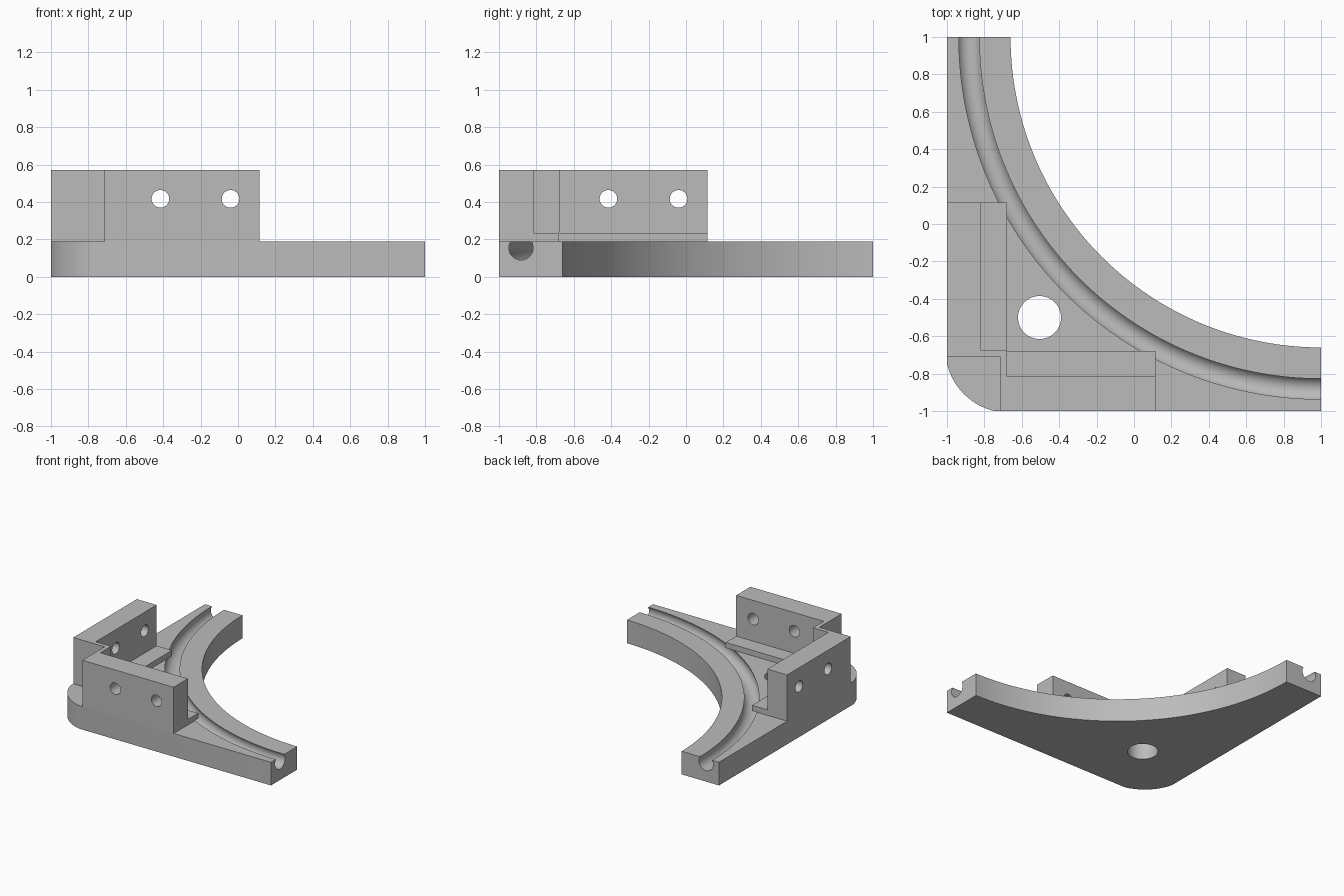
import bpy, bmesh, math
from mathutils import Matrix, Vector

if "Cube" in bpy.data.objects:
    bpy.data.objects.remove(bpy.data.objects["Cube"])

grey = bpy.data.materials.new("plain grey")
grey.diffuse_color = (0.5, 0.5, 0.5, 1)
grey.use_nodes = True
grey.node_tree.nodes["Principled BSDF"].inputs["Base Color"].default_value = grey.diffuse_color


def finish(name, bm):
    bmesh.ops.recalc_face_normals(bm, faces=bm.faces[:])
    mesh = bpy.data.meshes.new(name)
    bm.to_mesh(mesh)
    bm.free()
    mesh.materials.append(grey)
    ob = bpy.data.objects.new(name, mesh)
    bpy.context.collection.objects.link(ob)
    return ob


def prism(name, outline, z0, z1):
    bm = bmesh.new()
    face = bm.faces.new([bm.verts.new((x, y, z0)) for x, y in outline])
    ext = bmesh.ops.extrude_face_region(bm, geom=[face])["geom"]
    top = [v for v in ext if isinstance(v, bmesh.types.BMVert)]
    bmesh.ops.translate(bm, verts=top, vec=(0, 0, z1 - z0))
    return finish(name, bm)


def rod(name, centre, axis, radius, length):
    bm = bmesh.new()
    turn = Vector((0, 0, 1)).rotation_difference(Vector(axis)).to_matrix().to_4x4()
    bmesh.ops.create_cone(bm, cap_ends=True, segments=48, radius1=radius, radius2=radius,
                          depth=length, matrix=Matrix.Translation(centre) @ turn)
    return finish(name, bm)


def cut(target, cutter):
    mod = target.modifiers.new("cut", 'BOOLEAN')
    mod.operation = 'DIFFERENCE'
    mod.solver = 'EXACT'
    mod.object = cutter
    cutter.hide_render = True
    cutter.hide_set(True)


def arc(cx, cy, r, a0, a1, n):
    return [(cx + r * math.cos(a0 + (a1 - a0) * i / n),
             cy + r * math.sin(a0 + (a1 - a0) * i / n)) for i in range(n + 1)]


# Base plate: square with a concave quarter circle and a rounded outer corner
inner = arc(1, 1, 1.66, math.pi, 1.5 * math.pi, 96)
start, radius = -0.745, 0.34
half = (1 + start) / math.sqrt(2)
mid = (start - 1) / 2
c = mid + math.sqrt(radius ** 2 - half ** 2) / math.sqrt(2)
swing = math.asin(half / radius)
corner = arc(c, c, radius, 1.25 * math.pi + swing, 1.25 * math.pi - swing, 24)
base = prism("base_plate", inner + [(1, -1)] + corner + [(-1, 1)], 0, 0.19)
cut(base, rod("mounting_hole_cutter", (-0.505, -0.5, 0.1), (0, 0, 1), 0.115, 1))

# Curved groove: round tube swept a little past both ends
bm = bmesh.new()
rings = []
for i in range(105):
    a = math.pi + (i - 4) / 96 * math.pi / 2
    ring = []
    for j in range(32):
        t = 2 * math.pi * j / 32
        r = 1.882 + 0.065 * math.cos(t)
        ring.append(bm.verts.new((1 + r * math.cos(a), 1 + r * math.sin(a),
                                  0.155 + 0.065 * math.sin(t))))
    rings.append(ring)
for p, q in zip(rings, rings[1:]):
    for j in range(32):
        k = (j + 1) % 32
        bm.faces.new((p[j], p[k], q[k], q[j]))
bm.faces.new(rings[0])
bm.faces.new(rings[-1])
cut(base, finish("groove_cutter", bm))

# Corner bracket: two walls joined by a stepped corner
walls = prism("bracket_walls", [
    (-1, -0.71), (-0.715, -0.71), (-0.715, -1), (0.115, -1), (0.115, -0.815),
    (-0.68, -0.815), (-0.68, -0.675), (-0.82, -0.675), (-0.82, 0.115), (-1, 0.115)],
    0.19, 0.57)
for i, s in enumerate((-0.415, -0.04)):
    cut(walls, rod(f"front_bolt_hole_cutter_{i}", (s, -0.9, 0.417), (0, 1, 0), 0.047, 0.4))
    cut(walls, rod(f"side_bolt_hole_cutter_{i}", (-0.9, s, 0.417), (1, 0, 0), 0.047, 0.4))

# Low ledges along the inside of each wall
prism("side_ledge", [(-0.82, -0.675), (-0.68, -0.675), (-0.68, 0.115), (-0.82, 0.115)], 0.19, 0.235)
prism("front_ledge", [(-0.68, -0.815), (0.115, -0.815), (0.115, -0.68), (-0.68, -0.68)], 0.19, 0.235)

# Apply the cuts, remove the cutters and smooth the round surfaces
bpy.context.view_layer.update()
deps = bpy.context.evaluated_depsgraph_get()
for ob in (base, walls):
    mesh = bpy.data.meshes.new_from_object(ob.evaluated_get(deps))
    ob.modifiers.clear()
    ob.data = mesh
for ob in list(bpy.data.objects):
    if "cutter" in ob.name:
        bpy.data.objects.remove(ob)
for ob in (base, walls):
    bpy.ops.object.select_all(action='DESELECT')
    ob.select_set(True)
    bpy.context.view_layer.objects.active = ob
    bpy.ops.object.shade_smooth_by_angle(angle=math.radians(30))
